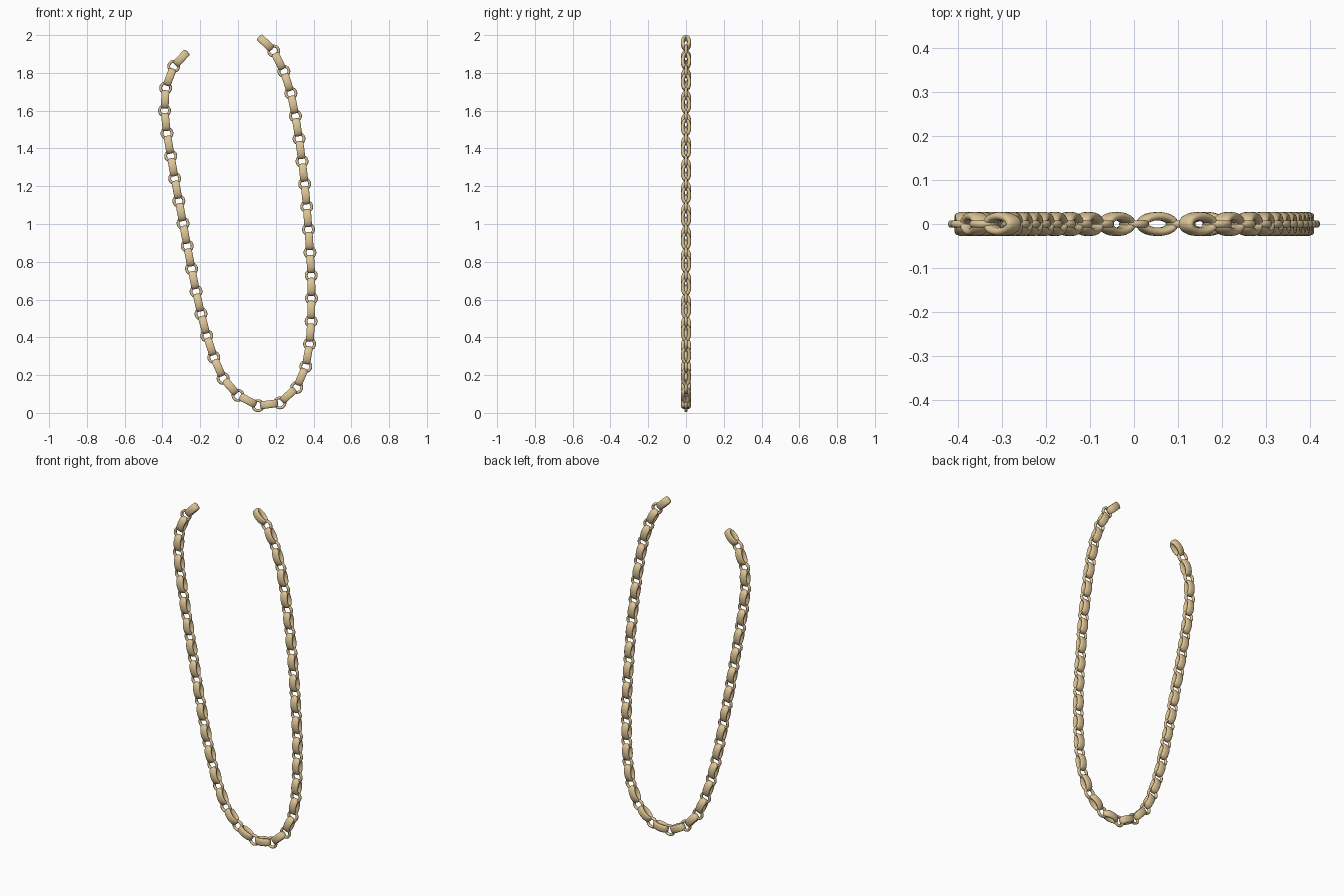
import bpy
from math import sin, cos, pi
from mathutils import Vector, Matrix

if "Cube" in bpy.data.objects:
    bpy.data.objects.remove(bpy.data.objects["Cube"])

gold = bpy.data.materials.new("warm_gold")
gold.diffuse_color = (0.72, 0.55, 0.30, 1)
gold.use_nodes = True
gold.node_tree.nodes["Principled BSDF"].inputs["Base Color"].default_value = gold.diffuse_color


def spow(v, p):
    return (abs(v) ** p) * (1 if v >= 0 else -1)


def link_mesh(name, half_len, half_wid, tube, half_thick, square, nu=32, nv=14):
    """Closed oval loop in local XY; tube = in-plane radius, half_thick = along Z."""
    verts, faces = [], []
    for i in range(nu):
        a = 2 * pi * i / nu
        rx, ry = half_len - tube, half_wid - tube
        c = Vector((rx * cos(a), ry * sin(a), 0))
        n = Vector((cos(a) * ry, sin(a) * rx, 0)).normalized()
        for j in range(nv):
            b = 2 * pi * j / nv
            verts.append(c + n * tube * spow(cos(b), square)
                         + Vector((0, 0, half_thick * spow(sin(b), square))))
    for i in range(nu):
        for j in range(nv):
            k, m = (i + 1) % nu, (j + 1) % nv
            faces.append((i * nv + j, k * nv + j, k * nv + m, i * nv + m))
    me = bpy.data.meshes.new(name)
    me.from_pydata(verts, [], faces)
    me.polygons.foreach_set("use_smooth", [True] * len(me.polygons))
    me.materials.append(gold)
    return me


def place(name, me, pos, along, side):
    x = along.normalized()
    z = x.cross(side)
    rot = Matrix((x, side, z)).transposed().to_4x4()
    ob = bpy.data.objects.new(name, me)
    ob.matrix_world = Matrix.Translation(pos) @ rot
    bpy.context.collection.objects.link(ob)


# joints of the hanging chain (x, z); the first and last are only end directions
path = [(-.26, 1.92), (-.34, 1.835), (-.383, 1.72), (-.389, 1.60), (-.376, 1.48),
        (-.356, 1.36), (-.335, 1.241), (-.313, 1.122), (-.291, 1.003), (-.269, .883),
        (-.246, .763), (-.222, .643), (-.196, .525), (-.165, .408), (-.128, .294),
        (-.079, .183), (0, .093), (.106, .038), (.222, .053), (.311, .135),
        (.359, .246), (.379, .365), (.387, .485), (.389, .607), (.388, .728),
        (.381, .849), (.373, .971), (.364, 1.092), (.353, 1.212), (.339, 1.332),
        (.323, 1.452), (.304, 1.572), (.280, 1.692), (.243, 1.808), (.189, 1.916),
        (.103, 2.0)]
pts = [Vector((x, 0, z)) for x, z in path]
Y = Vector((0, 1, 0))

bar = link_mesh("wide_link", .0485, .0275, .0098, .021, .8)
ring = link_mesh("thin_ring", .034, .034, .0075, .0085, 1.0)

# wide links, seen edge-on from the front
for i, (a, b) in enumerate(zip(pts, pts[1:])):
    place(f"wide_link_{i}", bar, (a + b) / 2, b - a, Y)

# thin connecting rings, facing the front
for i in range(1, len(pts) - 1):
    d = (pts[i + 1] - pts[i - 1]).normalized()
    place(f"thin_ring_{i}", ring, pts[i], d, d.cross(Y))
